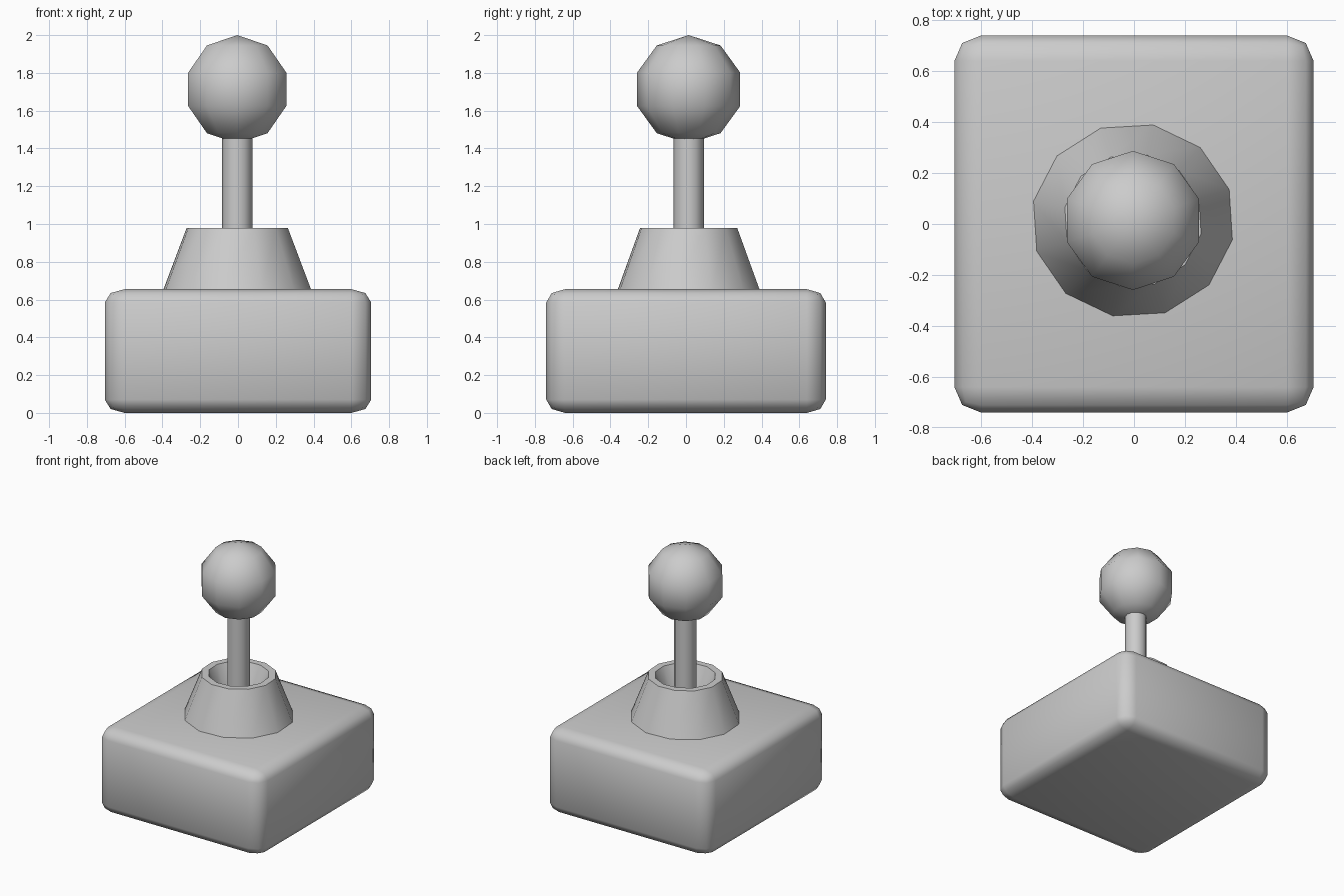
import bpy, bmesh
from math import sin, cos, pi, radians

if "Cube" in bpy.data.objects:
    bpy.data.objects.remove(bpy.data.objects["Cube"])

CX, CY = -0.004, 0.014  # axis of the stick assembly


def finish(bm, name, sharp=None):
    bmesh.ops.recalc_face_normals(bm, faces=bm.faces[:])
    me = bpy.data.meshes.new(name)
    bm.to_mesh(me)
    bm.free()
    me.polygons.foreach_set("use_smooth", [True] * len(me.polygons))
    if sharp:
        me.set_sharp_from_angle(angle=radians(sharp))
    ob = bpy.data.objects.new(name, me)
    bpy.context.collection.objects.link(ob)
    return ob


def lathe(name, profile, sides, phase=0, y_scale=1, sharp=None):
    """Revolve (radius, z) points around the stick axis; radius 0 makes a pole."""
    bm = bmesh.new()
    rings = []
    for r, z in profile:
        if r == 0:
            rings.append([bm.verts.new((CX, CY, z))] * sides)
            continue
        angles = [radians(phase) + 2 * pi * i / sides for i in range(sides)]
        rings.append([bm.verts.new((CX + r * cos(a), CY + r * sin(a) * y_scale, z))
                      for a in angles])
    for lo, hi in zip(rings, rings[1:]):
        for i in range(sides):
            j = (i + 1) % sides
            quad = [lo[i], lo[j], hi[j], hi[i]]
            bm.faces.new(list(dict.fromkeys(quad)))
    return finish(bm, name, sharp)


# Base block with rounded edges
bm = bmesh.new()
bmesh.ops.create_cube(bm, size=1)
bmesh.ops.scale(bm, vec=(1.41 / 1.05, 1.48, 0.655 / 0.7), verts=bm.verts[:])
bmesh.ops.bevel(bm, geom=bm.edges[:], offset=0.1, segments=2, profile=0.5,
                affect='EDGES')
bmesh.ops.scale(bm, vec=(1.05, 1, 0.7), verts=bm.verts[:])
bmesh.ops.translate(bm, vec=(0, 0, 0.3275), verts=bm.verts[:])
finish(bm, "base")

# Tapered collar with a hollow top
lathe("collar", [(0, 0.64), (0.404, 0.64), (0.273, 0.98), (0.22, 0.98),
                 (0.15, 0.82), (0, 0.82)], 12, 18.5, 0.96, sharp=35)

# Stick
lathe("stick", [(0, 0.8), (0.08, 0.8), (0.08, 1.5), (0, 1.5)], 12, sharp=40)

# Ball knob: ten sides, five bands
R = 0.287
ball = [(R * cos(radians(a)), 1.713 + R * sin(radians(a))) for a in (-54, -18, 18, 54)]
lathe("ball_knob", [(0, 1.713 - R)] + ball + [(0, 1.713 + R)], 10, 90)
